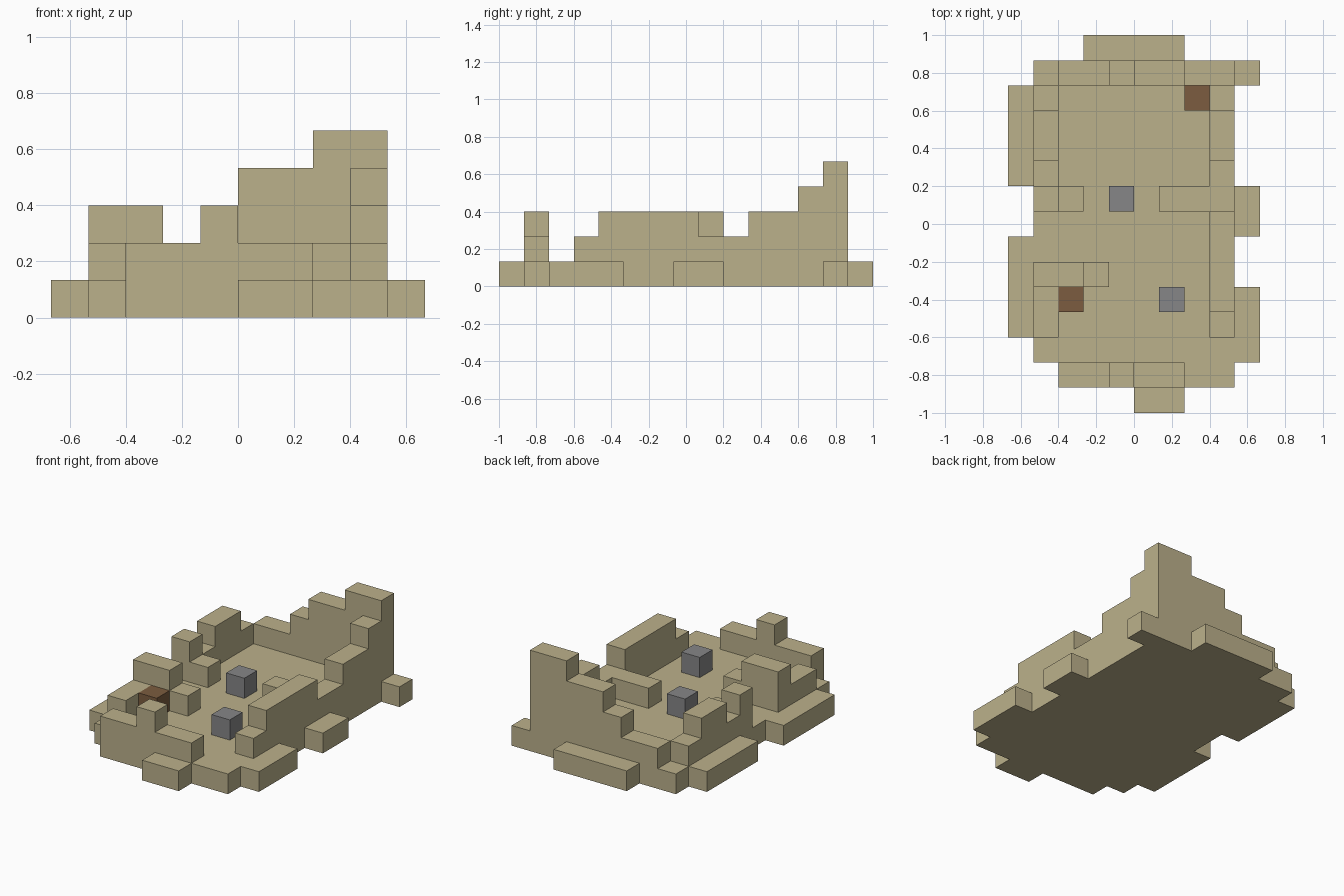
import bpy
import bmesh
from mathutils import Vector

U = 2 / 15                      # edge of one block
ORIGIN = Vector((-5 * U, -7.5 * U, 0))

if "Cube" in bpy.data.objects:
    bpy.data.objects.remove(bpy.data.objects["Cube"], do_unlink=True)


def material(name, rgb):
    mat = bpy.data.materials.new(name)
    mat.use_nodes = True
    color = (*rgb, 1)
    mat.diffuse_color = color
    mat.node_tree.nodes["Principled BSDF"].inputs["Base Color"].default_value = color
    return mat


SAND = material("sandstone", (0.50, 0.44, 0.26))
BROWN = material("brown_wood", (0.20, 0.107, 0.05))
GREY = material("grey_stone", (0.24, 0.24, 0.245))


def clean(points):
    """Drop repeated and collinear corners of a right-angled outline."""
    pts = [p for k, p in enumerate(points) if p != points[k - 1]]
    n = len(pts)
    return [p for k, p in enumerate(pts)
            if not any(pts[k - 1][a] == p[a] == pts[(k + 1) % n][a] for a in (0, 1))]


def prism(name, corners, direction, mat):
    """Extrude a flat outline, given in block units, along direction."""
    bm = bmesh.new()
    face = bm.faces.new([bm.verts.new(Vector(c) * U + ORIGIN) for c in corners])
    out = bmesh.ops.extrude_face_region(bm, geom=[face])
    moved = [v for v in out["geom"] if isinstance(v, bmesh.types.BMVert)]
    bmesh.ops.translate(bm, verts=moved, vec=Vector(direction) * U)
    bmesh.ops.recalc_face_normals(bm, faces=bm.faces)
    mesh = bpy.data.meshes.new(name)
    bm.to_mesh(mesh)
    bm.free()
    mesh.materials.append(mat)
    obj = bpy.data.objects.new(name, mesh)
    bpy.context.scene.collection.objects.link(obj)
    return obj


def wall(name, axis, col, row, heights, mat=SAND):
    """Stepped wall one block thick, running from (col, row) along an axis."""
    outline = [(len(heights), 1), (0, 1)]
    for k, h in enumerate(heights):
        outline += [(k, h), (k + 1, h)]
    outline = clean(outline)
    if axis == "x":
        return prism(name, [(col + s, row, z) for s, z in outline], (0, 1, 0), mat)
    return prism(name, [(col, row + s, z) for s, z in outline], (1, 0, 0), mat)


# Ragged floor slab: left and right end of each row, front to back
spans = ([(5, 7), (2, 9), (1, 10)] + [(0, 10)] * 2 + [(0, 9)] * 2
         + [(1, 10)] * 2 + [(0, 9)] * 4 + [(1, 10), (3, 7)])
left, right = [], []
for j, (a, b) in enumerate(spans):
    left += [(a, j), (a, j + 1)]
    right += [(b, j), (b, j + 1)]
prism("floor_slab", [(x, y, 0) for x, y in clean(left + right[::-1])], (0, 0, 1), SAND)

# Ruined outer walls
wall("front_wall", "x", 2, 1, [2, 2, 3, 2, 2])
wall("back_wall", "x", 2, 13, [2, 2, 3, 4, 4, 5, 5])
wall("left_wall", "y", 8, 3, [2, 3, 3, 3, 3, 2, 2, 3, 3, 4])
wall("right_wall_front", "y", 1, 3, [2, 2, 3])
wall("right_wall_back", "y", 1, 8, [3, 2, 3, 3, 2])

# Inner partition stubs
wall("front_partition", "x", 2, 5, [3, 2])
wall("right_partition", "x", 2, 8, [2])
wall("left_partition", "x", 6, 8, [2, 2])

# Loose blocks standing on the floor
for name, col, row, mat in [("front_crate", 2, 4, BROWN), ("back_crate", 7, 12, BROWN),
                            ("front_stone", 6, 4, GREY), ("back_stone", 4, 8, GREY)]:
    wall(name, "x", col, row, [2], mat)
